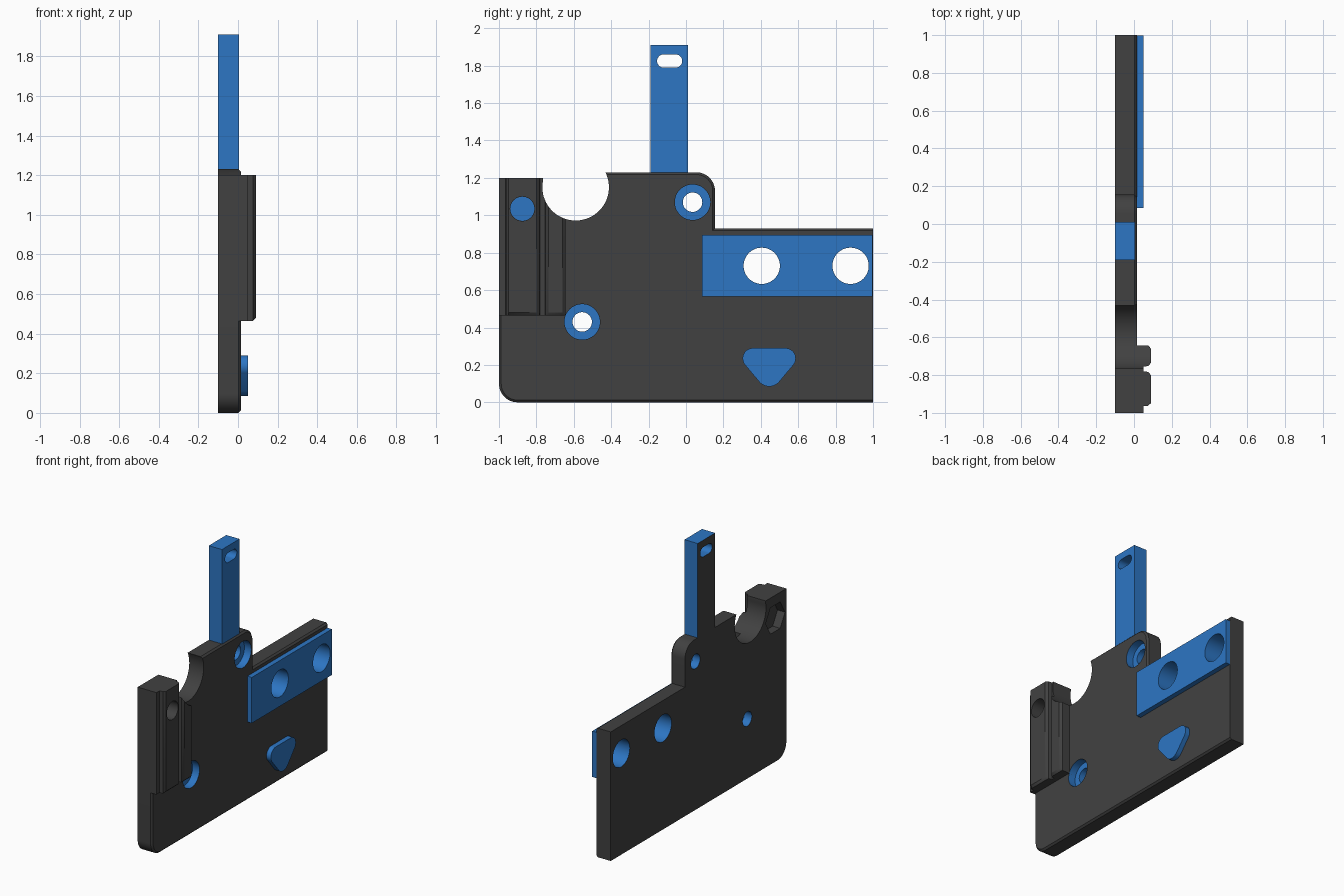
import bpy, bmesh, math
from mathutils import Vector

if "Cube" in bpy.data.objects:
    bpy.data.objects.remove(bpy.data.objects["Cube"])


def material(name, rgb):
    m = bpy.data.materials.new(name)
    m.diffuse_color = (*rgb, 1)
    m.use_nodes = True
    m.node_tree.nodes["Principled BSDF"].inputs["Base Color"].default_value = m.diffuse_color
    return m


GREY = material("dark grey", (0.053, 0.053, 0.053))
BLUE = material("blue", (0.026, 0.18, 0.55))


def arc(cy, cz, r, a0, a1, n=12):
    """Points of an arc in the y-z plane, angles in degrees."""
    return [(cy + r * math.cos(math.radians(a0 + (a1 - a0) * i / n)),
             cz + r * math.sin(math.radians(a0 + (a1 - a0) * i / n))) for i in range(n + 1)]


def circle(cy, cz, r, n=48):
    return arc(cy, cz, r, 0, 360, n)[:-1]


def rect(y0, y1, z0, z1):
    return [(y0, z0), (y1, z0), (y1, z1), (y0, z1)]


def prism(name, pts, x0, x1, mat):
    """Extrude a y-z outline from x0 to x1."""
    bm = bmesh.new()
    face = bm.faces.new([bm.verts.new((x0, y, z)) for y, z in pts])
    res = bmesh.ops.extrude_face_region(bm, geom=[face])
    for v in res["geom"]:
        if isinstance(v, bmesh.types.BMVert):
            v.co.x = x1
    bmesh.ops.recalc_face_normals(bm, faces=bm.faces)
    return finish(bm, name, mat)


def finish(bm, name, mat):
    me = bpy.data.meshes.new(name)
    bm.to_mesh(me)
    bm.free()
    me.materials.append(mat)
    ob = bpy.data.objects.new(name, me)
    bpy.context.collection.objects.link(ob)
    return ob


def activate(ob):
    bpy.ops.object.select_all(action='DESELECT')
    ob.select_set(True)
    bpy.context.view_layer.objects.active = ob


def cut(ob, pts, x0, x1):
    """Subtract a prism from an object."""
    cutter = prism("cutter", pts, x0, x1, ob.data.materials[0])
    cutter.hide_render = True
    activate(ob)
    mod = ob.modifiers.new("cut", 'BOOLEAN')
    mod.operation, mod.solver, mod.object = 'DIFFERENCE', 'EXACT', cutter
    bpy.ops.object.modifier_apply(modifier=mod.name)
    bpy.data.objects.remove(cutter)


def smooth(ob):
    activate(ob)
    bpy.ops.object.shade_smooth_by_angle(angle=math.radians(30))


BACK, FRONT = -0.10, 0.015
NOTCH = (-0.59, 1.15, 0.178)
SCREWS = [(0.035, 1.07), (-0.555, 0.43)]
BIG_HOLES = [(0.405, 0.73), (0.88, 0.73)]
NUT = (-0.875, 1.035)

# main plate outline, front rim chamfered except at the +y end
outline = (arc(-0.9, 0.1, 0.1, 180, 270) + [(1, 0), (1, 0.93), (0.155, 0.93)]
           + arc(0.055, 1.13, 0.1, 0, 90) + [(-0.5, 1.23), (-0.7, 1.2), (-1, 1.2)])
plate = prism("main_plate", outline, BACK, FRONT, GREY)
bm = bmesh.new()
bm.from_mesh(plate.data)
rim = [e for e in bm.edges if all(v.co.x > 0 for v in e.verts)
       and not all(v.co.y > 0.99 for v in e.verts)]
bmesh.ops.bevel(bm, geom=rim, offset=0.012, segments=1, affect='EDGES')
bm.to_mesh(plate.data)
bm.free()

# square-shouldered opening above the round notch
cut(plate, rect(-0.765, -0.433, 1.15, 1.4), -0.3, 0.3)
cut(plate, circle(*NOTCH, 64), -0.3, 0.3)

# counterbored screw holes and panel holes
for y, z in SCREWS:
    cut(plate, circle(y, z, 0.095), -0.04, 0.3)
    cut(plate, circle(y, z, 0.052), -0.3, 0.3)
for y, z in BIG_HOLES:
    cut(plate, circle(y, z, 0.097), -0.3, 0.3)
# hexagonal nut pocket at the back and bolt hole at the front
cut(plate, circle(*NUT, 0.11, 6), -0.3, -0.04)
cut(plate, circle(*NUT, 0.065), -0.02, 0.3)

# hole walls and counterbore floors are blue
plate.data.materials.append(BLUE)
lined = [(c, 0.097) for c in SCREWS] + [(c, 0.099) for c in BIG_HOLES]
for p in plate.data.polygons:
    pts = [plate.data.vertices[i].co for i in p.vertices]
    inside = any(all(math.hypot(v.y - c[0], v.z - c[1]) < r for v in pts) for c, r in lined)
    p.material_index = int(inside)
smooth(plate)

# ridged rail: x-y section extruded upwards, lower front rim chamfered
section = [(-0.01, -1), (0.05, -1), (0.05, -0.965), (0.075, -0.962), (0.09, -0.948),
           (0.09, -0.80), (0.075, -0.783), (0.05, -0.78), (0.05, -0.755), (0.075, -0.752),
           (0.09, -0.735), (0.09, -0.66), (0.075, -0.643), (-0.01, -0.643)]
bm = bmesh.new()
rings = []
for z, inset in ((0.465, 0.015), (0.48, 0), (1.2, 0)):
    rings.append([bm.verts.new((min(x, 0.09 - inset), y, z)) for x, y in section])
n = len(section)
for a, b in zip(rings, rings[1:]):
    for i in range(n):
        bm.faces.new((a[i], a[(i + 1) % n], b[(i + 1) % n], b[i]))
bm.faces.new(rings[0][::-1])
bm.faces.new(rings[-1])
bmesh.ops.remove_doubles(bm, verts=bm.verts, dist=1e-5)
bmesh.ops.recalc_face_normals(bm, faces=bm.faces)
rail = finish(bm, "ridged_rail", GREY)
cut(rail, rect(-0.765, -0.433, 1.15, 1.4), -0.3, 0.3)
cut(rail, circle(*NOTCH, 64), -0.3, 0.3)
cut(rail, circle(*NUT, 0.065), -0.3, 0.3)
smooth(rail)

# blue web at the bottom of the bolt hole
prism("bolt_hole_web", circle(*NUT, 0.0645), -0.022, -0.015, BLUE)

# raised side panel
panel = prism("side_panel", rect(0.085, 0.997, 0.565, 0.895), 0.01, 0.05, BLUE)
for y, z in BIG_HOLES:
    cut(panel, circle(y, z, 0.097), -0.3, 0.3)
smooth(panel)

# rounded triangular pad
pad = prism("triangle_pad", arc(0.358, 0.235, 0.055, 215, 90) + arc(0.532, 0.235, 0.055, 90, -35)
            + arc(0.445, 0.155, 0.07, -40, -140), 0.01, 0.05, BLUE)
smooth(pad)

# upright arm with a slot; its back is grey like the plate
arm = prism("upright_arm", rect(-0.19, 0.01, 1.2, 1.91), BACK, 0.005, BLUE)
cut(arm, arc(-0.12, 1.825, 0.035, 90, 270) + arc(-0.055, 1.825, 0.035, -90, 90), -0.3, 0.3)
arm.data.materials.append(GREY)
for p in arm.data.polygons:
    p.material_index = int(p.normal.x < -0.9 and p.center.x < BACK + 0.001)
smooth(arm)
